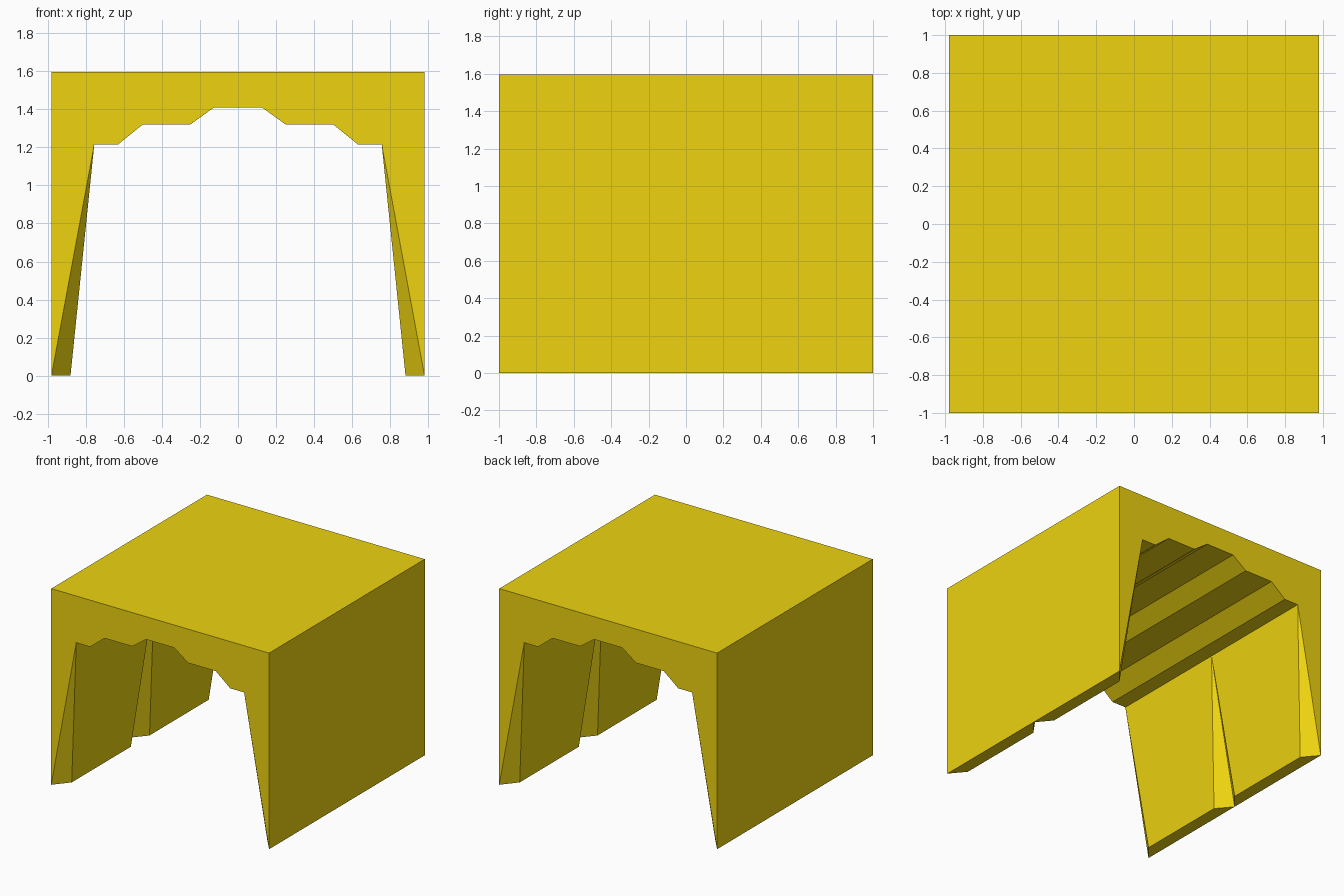
import bpy, bmesh

if "Cube" in bpy.data.objects:
    bpy.data.objects.remove(bpy.data.objects["Cube"])

OUTER, HEIGHT, FLARE = 0.98, 1.595, 0.12
FOOT = 0.88                      # inner edge of the wall at ground level
# half of the stepped ceiling, from wall to centre (x, z)
HALF = [(0.755, 1.215), (0.63, 1.215), (0.5, 1.32), (0.25, 1.32), (0.125, 1.41)]
CEILING = [(-x, z) for x, z in HALF] + HALF[::-1]

bm = bmesh.new()


def face(*points):
    bm.faces.new([bm.verts.new(p) for p in points])


# pointed-leg arch on both open ends
arch = [(-OUTER, HEIGHT), (-OUTER, 0)] + CEILING + [(OUTER, 0), (OUTER, HEIGHT)]
for y in (-1, 1):
    face(*[(x, y, z) for x, z in arch])

# two equal modules along the tunnel
for y0, y1 in ((-1, 0), (0, 1)):
    # roof and stepped ceiling
    face((-OUTER, y0, HEIGHT), (OUTER, y0, HEIGHT), (OUTER, y1, HEIGHT), (-OUTER, y1, HEIGHT))
    for (xa, za), (xb, zb) in zip(CEILING, CEILING[1:]):
        face((xa, y0, za), (xa, y1, za), (xb, y1, zb), (xb, y0, zb))

    # side walls, each with flared ends
    top_x, top_z = HALF[0]
    for s in (-1, 1):
        o0, o1 = (s * OUTER, y0, 0), (s * OUTER, y1, 0)
        f0, f1 = (s * FOOT, y0 + FLARE, 0), (s * FOOT, y1 - FLARE, 0)
        t0, t1 = (s * top_x, y0, top_z), (s * top_x, y1, top_z)
        face(o0, o1, (s * OUTER, y1, HEIGHT), (s * OUTER, y0, HEIGHT))
        face(o0, f0, f1, o1)
        face(f0, t0, t1, f1)
        face(o0, t0, f0)
        face(o1, f1, t1)

bmesh.ops.remove_doubles(bm, verts=bm.verts[:], dist=0.0005)
bmesh.ops.recalc_face_normals(bm, faces=bm.faces[:])

mesh = bpy.data.meshes.new("tunnel_block")
bm.to_mesh(mesh)
bm.free()
yellow = bpy.data.materials.new("yellow")
yellow.diffuse_color = (0.85, 0.65, 0.005, 1)
yellow.use_nodes = True
yellow.node_tree.nodes["Principled BSDF"].inputs["Base Color"].default_value = yellow.diffuse_color
mesh.materials.append(yellow)
tunnel = bpy.data.objects.new("tunnel_block", mesh)
bpy.context.collection.objects.link(tunnel)
